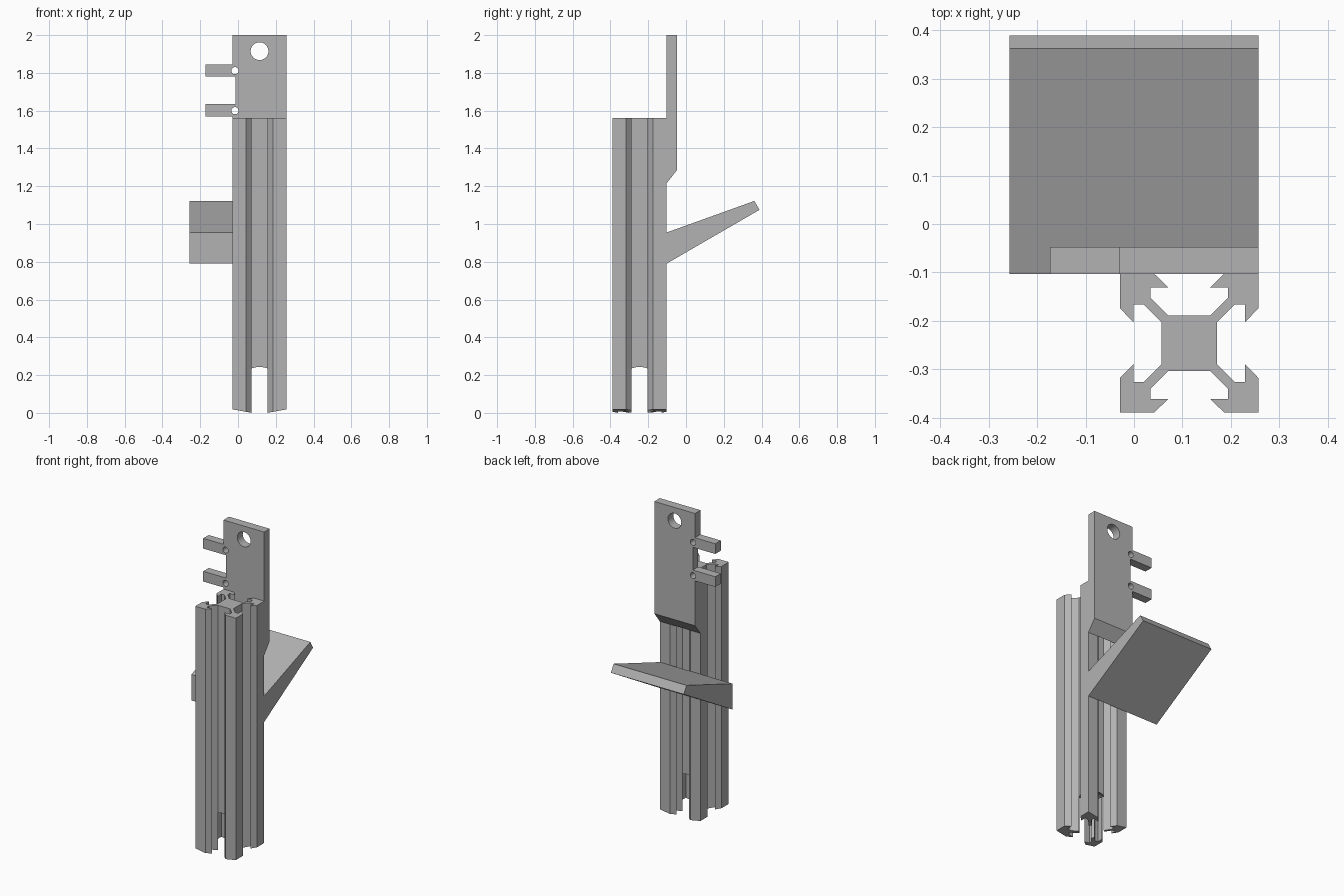
import bpy, bmesh
from math import radians
from mathutils import Matrix, Vector

cube = bpy.data.objects.get("Cube")
if cube:
    bpy.data.objects.remove(cube, do_unlink=True)

grey = bpy.data.materials.new("plain grey")
grey.use_nodes = True
COLOR = (0.45, 0.45, 0.45, 1)
grey.diffuse_color = COLOR
grey.node_tree.nodes["Principled BSDF"].inputs["Base Color"].default_value = COLOR


def prism(name, outline, direction, cuts=()):
    """Extrude a 3D outline; each cut is (point, normal), removing the normal side."""
    bm = bmesh.new()
    face = bm.faces.new([bm.verts.new(p) for p in outline])
    grown = bmesh.ops.extrude_face_region(bm, geom=[face])["geom"]
    bmesh.ops.translate(bm, vec=direction, verts=[g for g in grown if isinstance(g, bmesh.types.BMVert)])
    for point, normal in cuts:
        res = bmesh.ops.bisect_plane(bm, geom=bm.verts[:] + bm.edges[:] + bm.faces[:],
                                     plane_co=point, plane_no=normal, clear_outer=True)
        rim = [g for g in res["geom_cut"] if isinstance(g, bmesh.types.BMEdge)]
        bmesh.ops.holes_fill(bm, edges=rim)
    bmesh.ops.recalc_face_normals(bm, faces=bm.faces)
    return finish(name, bm)


def finish(name, bm):
    mesh = bpy.data.meshes.new(name)
    bm.to_mesh(mesh)
    bm.free()
    mesh.materials.append(grey)
    obj = bpy.data.objects.new(name, mesh)
    bpy.context.collection.objects.link(obj)
    return obj


def cutter(name, r1, r2, depth, matrix):
    bm = bmesh.new()
    bmesh.ops.create_cone(bm, cap_ends=True, segments=48, radius1=r1, radius2=r2,
                          depth=depth, matrix=matrix)
    obj = finish(name, bm)
    obj.hide_render = True
    return obj


def subtract(obj, tools):
    for tool in tools:
        mod = obj.modifiers.new("cut", "BOOLEAN")
        mod.object, mod.operation, mod.solver = tool, "DIFFERENCE", "EXACT"
    bpy.context.view_layer.update()
    result = obj.evaluated_get(bpy.context.evaluated_depsgraph_get())
    mesh = bpy.data.meshes.new_from_object(result)
    obj.modifiers.clear()
    obj.data = mesh
    for tool in tools:
        bpy.data.objects.remove(tool, do_unlink=True)
    bpy.ops.object.select_all(action="DESELECT")
    obj.select_set(True)
    bpy.context.view_layer.objects.active = obj
    bpy.ops.object.shade_smooth_by_angle(angle=radians(25))


# slotted post: one corner outline, repeated four times
CX, CY, H, TOP = 0.114, -0.246, 0.143, 1.56
arm = [(0.043, 0.057), (0.08, 0.094), (0.08, 0.115), (0.043, 0.115), (0.072, H)]
corner = [(y, x) for x, y in arm] + [(H, H)] + arm[::-1]
outline = []
for k in range(4):
    turn = Matrix.Rotation(radians(90 * k), 3, "Z")
    outline += [turn @ Vector((x, y, 0)) + Vector((CX, CY, 0)) for x, y in corner]
slopes = [((CX + s * 0.04, CY, 0), (s * 0.18, 0, -1)) for s in (-1, 1)]
post = prism("slotted_post", outline, (0, 0, TOP), slopes)

# drilled socket in the foot, with a conical tip
BORE = 0.072
subtract(post, [
    cutter("socket", BORE, BORE, 0.43, Matrix.Translation((CX, CY, 0.02))),
    cutter("socket_tip", BORE, 0.001, 0.04, Matrix.Translation((CX, CY, 0.2549))),
])

# back plate with two side tabs and a sloped lower edge
BACK, FRONT = -0.048, -0.103
LEFT, RIGHT, NECK, TAB = 0.257, -0.03, -0.014, -0.173
side = [(LEFT, 1.2), (LEFT, 2), (RIGHT, 2), (RIGHT, 1.845), (TAB, 1.845), (TAB, 1.78),
        (NECK, 1.78), (NECK, 1.635), (TAB, 1.635), (TAB, 1.57), (RIGHT, 1.57), (RIGHT, 1.2)]
plate = prism("back_plate", [(x, FRONT, z) for x, z in side], (0, BACK - FRONT, 0),
              [((0, FRONT, 1.215), (0, 0.07, -0.055))])
holes = [(CX, 1.915, 0.047), (-0.016, 1.812, 0.019), (-0.016, 1.6, 0.019)]
subtract(plate, [
    cutter("hole", r, r, 0.3, Matrix.Translation((x, -0.075, z)) @ Matrix.Rotation(radians(90), 4, "X"))
    for x, z, r in holes
])

# sloping shelf
wedge = [(FRONT, 0.79), (FRONT, 0.955), (0.362, 1.122), (0.389, 1.075)]
prism("sloping_shelf", [(-0.257, y, z) for y, z in wedge], (0.514, 0, 0))
